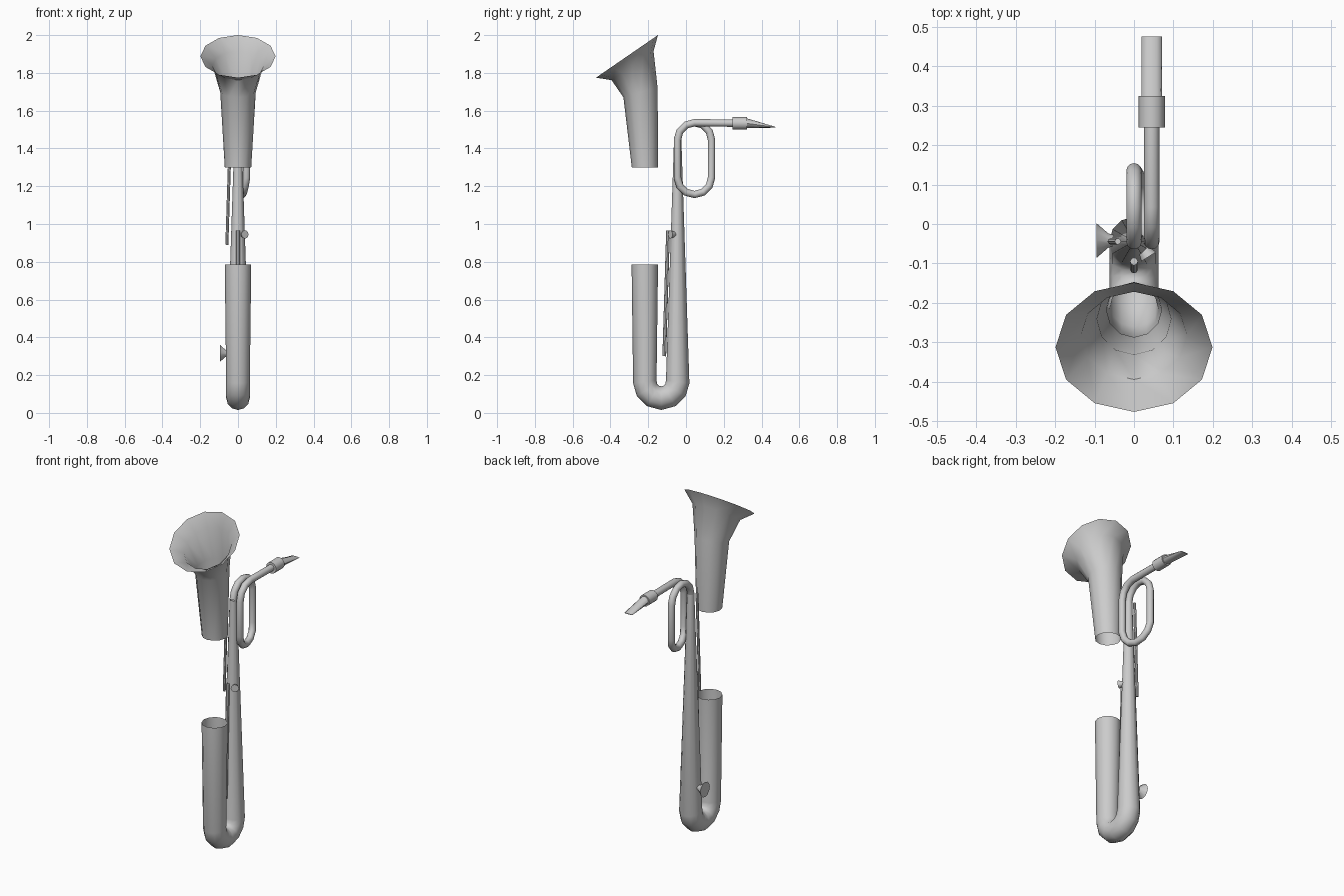
import bpy, bmesh, math
from math import sin, cos, pi, radians
from mathutils import Vector

if "Cube" in bpy.data.objects:
    bpy.data.objects.remove(bpy.data.objects["Cube"])


def tube(name, sections, sides=12, caps=False, tilts=None):
    """Sweep rings through (centre, radius or (side, up) radii) sections."""
    pts = [Vector(c) for c, _ in sections]
    bm = bmesh.new()
    rings = []
    for i, (_, r) in enumerate(sections):
        if tilts:
            t = Vector((0, -sin(radians(tilts[i])), cos(radians(tilts[i]))))
        else:
            t = Vector()
            if i > 0:
                t += (pts[i] - pts[i - 1]).normalized()
            if i < len(pts) - 1:
                t += (pts[i + 1] - pts[i]).normalized()
            t.normalize()
        ref = Vector((0, 0, 1)) if abs(t.x) > 0.9 else Vector((1, 0, 0))
        u = (ref - t * ref.dot(t)).normalized()
        v = t.cross(u)
        ru, rv = r if isinstance(r, tuple) else (r, r)
        rings.append([bm.verts.new(pts[i] + u * ru * cos(2 * pi * k / sides)
                                   + v * rv * sin(2 * pi * k / sides))
                      for k in range(sides)])
    for a, b in zip(rings, rings[1:]):
        for k in range(sides):
            n = (k + 1) % sides
            bm.faces.new((a[k], a[n], b[n], b[k]))
    if caps:
        bm.faces.new(rings[0][::-1])
        bm.faces.new(rings[-1])
    me = bpy.data.meshes.new(name)
    bm.to_mesh(me)
    bm.free()
    ob = bpy.data.objects.new(name, me)
    bpy.context.collection.objects.link(ob)
    bpy.ops.object.select_all(action='DESELECT')
    ob.select_set(True)
    bpy.context.view_layer.objects.active = ob
    bpy.ops.object.shade_smooth_by_angle(angle=radians(42))
    return ob


def arc(cy, cz, rad, a0, a1, n, r, x0=0.0, x1=0.0):
    """Tube sections along an arc in the y-z plane, x drifting from x0 to x1."""
    out = []
    for i in range(n + 1):
        f = i / n
        a = radians(a0 + (a1 - a0) * f)
        out.append(((x0 + (x1 - x0) * f, cy + rad * cos(a), cz + rad * sin(a)), r))
    return out


# Lower body: short wide arm, bottom bow, long tapering arm
tube("body_tube",
     [((0, -0.218, 0.785), 0.07)]
     + arc(-0.131, 0.165, 0.087, 180, 360, 6, 0.0625)
     + [((0, -0.044, 1.446), 0.0195)])

# Neck: loops once, then runs back to the mouthpiece
NX, NR = 0.045, 0.0195
tube("neck_loop",
     arc(0.045, 1.446, 0.09, 180, 0, 6, NR)
     + arc(0.045, 1.246, 0.09, 0, -180, 6, NR, 0.0, NX)
     + arc(0.045, 1.446, 0.09, 180, 90, 3, NR, NX, NX)
     + [((NX, 0.25, 1.534), NR)])

# Ferrule and wedge mouthpiece
tube("mouthpiece_ferrule",
     [((NX, 0.245, 1.533), 0.033), ((NX, 0.324, 1.533), 0.033)], caps=True)
tube("mouthpiece",
     [((NX, 0.32, 1.533), 0.026), ((NX, 0.475, 1.512), (0.026, 0.002))], caps=True)

# Bell: open tube turning forward and flaring to a tilted rim
tube("bell",
     [((0, -0.217, 1.30), 0.07), ((0, -0.241, 1.697), 0.094),
      ((0, -0.283, 1.838), 0.135), ((0, -0.3125, 1.8875), 0.199)],
     tilts=[0, 16, 34.5, 34.5])

# Key rods beside the long arm
tube("front_rod", [((0, -0.095, 0.965), 0.010), ((0, -0.115, 0.30), 0.010)],
     sides=8, caps=True)
tube("side_rod", [((-0.041, -0.044, 1.46), 0.008), ((-0.059, -0.044, 0.89), 0.008)],
     sides=8, caps=True)

# Flared keys
tube("large_key", [((-0.045, -0.042, 0.315), 0.013), ((-0.065, -0.042, 0.315), 0.018),
                   ((-0.095, -0.042, 0.315), 0.044)], caps=True)
tube("small_key", [((0.016, -0.05, 0.945), 0.010), ((0.037, -0.083, 0.945), 0.022)],
     caps=True)
